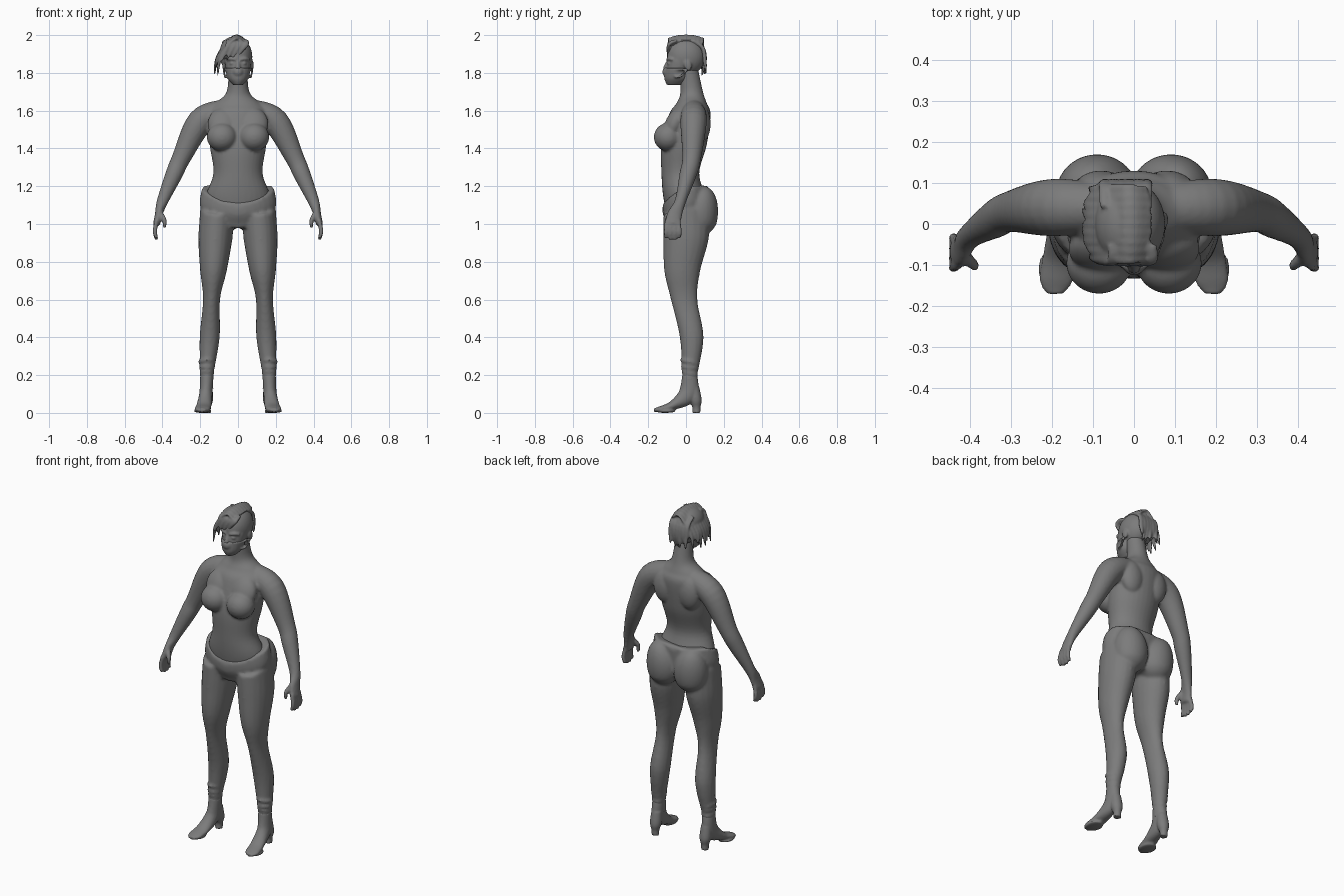
import bpy, bmesh, math, random
from mathutils import Vector, Matrix

if "Cube" in bpy.data.objects:
    bpy.data.objects.remove(bpy.data.objects["Cube"])
random.seed(4)
ACROSS, DEEP, UP = Vector((1, 0, 0)), Vector((0, 1, 0)), Vector((0, 0, 1))
CENTRE, PAIR = (1,), (1, -1)

grey = bpy.data.materials.new("plain grey")
grey.use_nodes = True
tone = (0.2, 0.2, 0.2, 1)
grey.diffuse_color = tone
grey.node_tree.nodes["Principled BSDF"].inputs["Base Color"].default_value = tone


def spline(rows, steps=6):
    """Resample the key rows with a smooth curve that passes through them."""
    rows = [row if len(row) == 5 else (*row, row[-1]) for row in rows]
    last = len(rows) - 1
    result = []
    for i in range(last):
        keys = rows[max(i - 1, 0)], rows[i], rows[i + 1], rows[min(i + 2, last)]
        for step in range(steps):
            t = step / steps
            result.append([q + t / 2 * (r - p + t * (2 * p - 5 * q + 4 * r - s + t * (3 * (q - r) + s - p)))
                           for p, q, r, s in zip(*keys)])
    result.append(rows[last])
    return result


def loft(bm, rows, ref=ACROSS, axis=None, sides=CENTRE, count=20):
    """Closed tube; each row is x, y, z, radius along ref, radius across it."""
    rows = spline(rows)
    for side in sides:
        points = [Vector((side * row[0], row[1], row[2])) for row in rows]
        rings = []
        for i, point in enumerate(points):
            ahead = points[min(i + 1, len(points) - 1)]
            behind = points[max(i - 1, 0)]
            normal = axis or (ahead - behind).normalized()
            u = (ref - normal * ref.dot(normal)).normalized()
            v = normal.cross(u)
            along, across = rows[i][3:]
            angles = [math.tau * k / count for k in range(count)]
            rings.append([bm.verts.new(point + u * along * math.cos(a) + v * across * math.sin(a))
                          for a in angles])
        for lower, upper in zip(rings, rings[1:]):
            for k in range(count):
                j = (k + 1) % count
                bm.faces.new((lower[k], lower[j], upper[j], upper[k]))
        bm.faces.new(rings[0][::-1])
        bm.faces.new(rings[-1])


def ball(bm, centre, size, sides=CENTRE, tilt=0):
    """Ellipsoid, repeated on each of the given sides."""
    x, y, z = centre
    for side in sides:
        place = Matrix.Translation((side * x, y, z))
        turn = Matrix.Rotation(tilt, 4, "X")
        scale = Matrix.Diagonal((*size, 1))
        bmesh.ops.create_uvsphere(bm, u_segments=32, v_segments=20, radius=1, matrix=place @ turn @ scale)


def finish(name, bm, voxel=0.006, smooth=2):
    """Blend the overlapping volumes into one smooth skin."""
    bmesh.ops.recalc_face_normals(bm, faces=bm.faces[:])
    mesh = bpy.data.meshes.new(name)
    bm.to_mesh(mesh)
    bm.free()
    mesh.materials.append(grey)
    mesh.polygons.foreach_set("use_smooth", [True] * len(mesh.polygons))
    part = bpy.data.objects.new(name, mesh)
    bpy.context.scene.collection.objects.link(part)
    skin = part.modifiers.new("skin", "REMESH")
    skin.mode = "VOXEL"
    skin.voxel_size = voxel
    skin.use_smooth_shade = True
    relax = part.modifiers.new("relax", "SMOOTH")
    relax.factor = 0.5
    relax.iterations = smooth


# Torso and neck
bm = bmesh.new()
loft(bm, [(0, 0, 1, .14, .09), (0, -.01, 1.14, .17, .11), (0, -.03, 1.27, .13, .1),
          (0, -.01, 1.42, .15, .12), (0, .02, 1.58, .16, .11), (0, .03, 1.64, .12, .08),
          (0, .03, 1.7, .06, .06), (0, .01, 1.84, .05, .05)], axis=UP, count=32)
# Bust, upper chest and shoulder blades
ball(bm, (.085, -.095, 1.46), (.08, .075, .075), PAIR)
ball(bm, (.08, -.06, 1.53), (.08, .05, .09), PAIR, tilt=-.4)
ball(bm, (.08, .08, 1.53), (.07, .05, .1), PAIR)
# Arms and palms
loft(bm, [(.08, .04, 1.6, .06), (.2, .04, 1.54, .07), (.3, .03, 1.35, .05), (.34, .01, 1.26, .045),
          (.4, -.03, 1.12, .03), (.42, -.06, 1.05, .04, .02), (.43, -.07, 1, .04, .02)],
     ref=DEEP, sides=PAIR)
# Fingers and thumbs
for finger in (-1.5, -.5, .5, 1.5):
    y = -.07 + .02 * finger
    spread = .004 * finger
    tip = .91 + .01 * abs(finger)
    loft(bm, [(.43, y, 1.02, .012), (.44, y + spread, .96, .012), (.43, y + spread, tip, .009)],
         ref=DEEP, sides=PAIR, count=12)
loft(bm, [(.42, -.07, 1.07, .015), (.39, -.1, 1.02, .013), (.39, -.1, .98, .009)],
     ref=DEEP, sides=PAIR, count=12)
finish("torso_and_arms", bm, voxel=0.008)

# Trousers: hips, seat and legs
bm = bmesh.new()
loft(bm, [(0, 0, .98, .14, .09), (0, 0, 1.07, .2, .12), (0, 0, 1.15, .19, .125)], axis=UP, count=32)
ball(bm, (.09, .075, 1.045), (.1, .095, .105), PAIR)
loft(bm, [(.11, 0, 1.06, .09, .12), (.12, 0, .92, .09, .12), (.13, -.02, .75, .07, .095),
          (.14, -.01, .6, .045, .07), (.15, .03, .4, .053, .063), (.165, .02, .2, .035, .04),
          (.165, .02, .13, .035, .04)], axis=UP, sides=PAIR)
# The waistband dips in front and rises over the hips and back
for v in bm.verts:
    rise = max(v.co.z - 1, 0)
    v.co.z += rise * (2 * abs(v.co.x) + 2.5 * v.co.y - .1)
# Gathered folds at the ankles
for fold in range(4):
    wide = .037 + .003 * fold
    ball(bm, (.165, .02, .18 + .03 * fold), (wide, wide + .007, .012), PAIR, tilt=random.uniform(-.3, .3))
finish("trousers", bm, voxel=0.01)

# Heeled boots: foot, heel and flat sole
bm = bmesh.new()
loft(bm, [(.165, .02, .2, .035, .04), (.17, .01, .1, .035, .05), (.18, -.07, .04, .04, .025),
          (.19, -.14, .02, .04, .014), (.19, -.17, .014, .02, .009)], sides=PAIR)
loft(bm, [(.165, .04, .14, .03), (.165, .05, .07, .033), (.165, .055, .03, .022), (.165, .055, 0, .022)],
     axis=UP, sides=PAIR)
ball(bm, (.19, -.11, .01), (.045, .055, .01), PAIR)
finish("boots", bm)

# Head: skull and face
bm = bmesh.new()
ball(bm, (0, 0, 1.885), (.076, .1, .1))
loft(bm, [(0, -.06, 1.74, .025, .035), (0, -.05, 1.77, .05, .06), (0, -.03, 1.86, .07, .07),
          (0, -.02, 1.92, .06, .07)], axis=UP)
# Nose, brows, eyes and ears
loft(bm, [(0, -.09, 1.87, .009), (0, -.11, 1.82, .014)], count=12)
loft(bm, [(.01, -.1, 1.87, .007), (.04, -.09, 1.875, .008), (.06, -.07, 1.87, .006)],
     ref=UP, sides=PAIR, count=12)
ball(bm, (.03, -.087, 1.85), (.015, .013, .008), PAIR)
ball(bm, (.073, .01, 1.84), (.01, .02, .03), PAIR, tilt=.2)
finish("head", bm)

# Face mask with a raised nose and ear straps
bm = bmesh.new()
loft(bm, [(0, -.06, 1.735, .025, .04), (0, -.05, 1.77, .055, .065), (0, -.045, 1.825, .068, .068)], axis=UP)
ball(bm, (0, -.095, 1.805), (.03, .03, .03))
for z in (1.78, 1.82):
    loft(bm, [(.06, -.06, z, .006), (.07, -.03, z, .006), (.075, .01, 1.82, .006)],
         ref=UP, sides=PAIR, count=12)
finish("face_mask", bm)

# Hair: a crown swept over the right side, the left side shaved
bm = bmesh.new()
ball(bm, (-.02, 0, 1.92), (.075, .1, .073))
ball(bm, (-.035, .03, 1.89), (.06, .075, .085))
# Side locks
for lock in range(9):
    y = -.08 + .02 * lock
    curve = math.sqrt(1 - (y / .13) ** 2)
    outer = -.03 - .075 * curve
    tip = random.uniform(1.78, 1.84)
    loft(bm, [(.04 * curve, y, 1.91 + .06 * curve, .014, .007), (-.02, y, 1.925 + .067 * curve, .018, .009),
              (outer, y, 1.89, .016, .01), (outer - .02, y + random.uniform(-.01, .02), tip, .004)],
         ref=DEEP, count=12)
# Locks down the nape
for lock in range(6):
    x = -.07 + .02 * lock
    tip = random.uniform(1.76, 1.81)
    loft(bm, [(x, .04, 1.97, .014, .008), (x, .09, 1.93, .016, .01), (x, .1, 1.86, .015, .01),
              (x, random.uniform(.08, .11), tip, .004)], count=12)
# Fringe falling over the brow
for lock in range(4):
    x = .04 - .03 * lock
    loft(bm, [(x, -.05, 1.97, .015, .009), (x, -.09, 1.95, .017, .01),
              (x - .04, -.095, 1.89 - .01 * lock, .004)], count=12)
finish("hair", bm, smooth=1)
